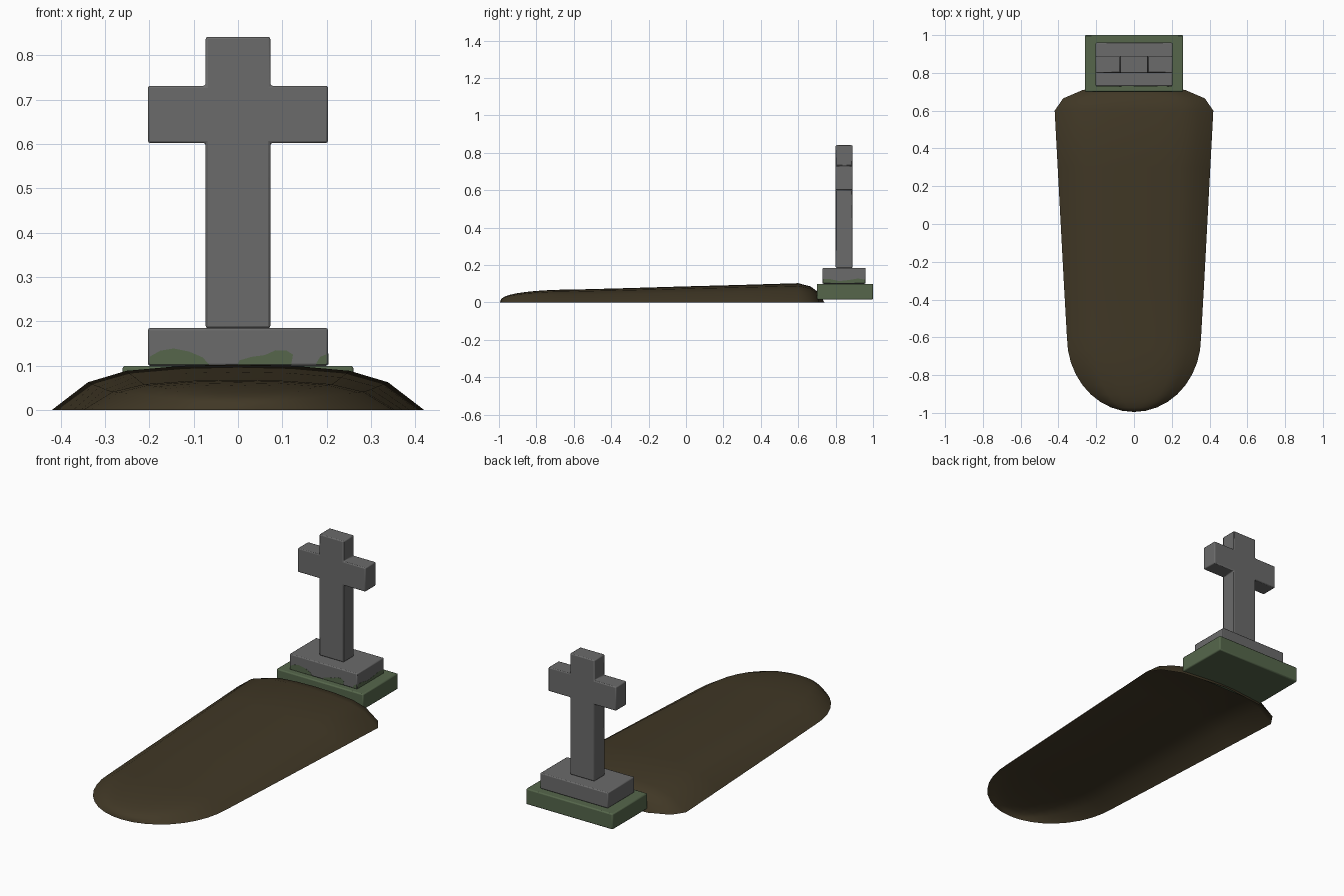
import bpy, bmesh, math
from mathutils import Vector

if "Cube" in bpy.data.objects:
    bpy.data.objects.remove(bpy.data.objects["Cube"])


def material(name, rgb):
    m = bpy.data.materials.new(name)
    m.diffuse_color = (*rgb, 1)
    m.use_nodes = True
    m.node_tree.nodes["Principled BSDF"].inputs["Base Color"].default_value = m.diffuse_color
    return m


STONE = material("grey stone", (0.145, 0.145, 0.145))
MOSS = material("moss green", (0.092, 0.134, 0.071))
EARTH = material("brown earth", (0.052, 0.039, 0.019))


def finish(name, bm, mat, bevel=0, angle=30):
    bmesh.ops.recalc_face_normals(bm, faces=bm.faces)
    me = bpy.data.meshes.new(name)
    bm.to_mesh(me)
    bm.free()
    ob = bpy.data.objects.new(name, me)
    bpy.context.collection.objects.link(ob)
    me.materials.append(mat)
    if bevel:
        b = ob.modifiers.new("bevel", "BEVEL")
        b.width, b.segments = bevel, 2
    bpy.ops.object.select_all(action="DESELECT")
    bpy.context.view_layer.objects.active = ob
    ob.select_set(True)
    bpy.ops.object.shade_smooth_by_angle(angle=math.radians(angle))
    return ob


def prism(name, points, depth, mat, bevel=0):
    """Extrude a closed outline of 3D points along the depth vector."""
    bm = bmesh.new()
    face = bm.faces.new([bm.verts.new(p) for p in points])
    ext = bmesh.ops.extrude_face_region(bm, geom=[face])
    verts = [v for v in ext["geom"] if isinstance(v, bmesh.types.BMVert)]
    bmesh.ops.translate(bm, verts=verts, vec=Vector(depth))
    return finish(name, bm, mat, bevel)


def block(name, hx, y0, y1, z0, z1, mat, bevel):
    pts = [(-hx, y0, z0), (hx, y0, z0), (hx, y0, z1), (-hx, y0, z1)]
    return prism(name, pts, (0, y1 - y0, 0), mat, bevel)


# Earth mound: lofted stations (y, half width, height), open underneath
stations = []
for i in range(10):
    a = math.radians(90 * i / 9)
    stations.append((-0.6 - 0.395 * math.cos(a), 0.355 * math.sin(a),
                     0.069 * math.sin(a) ** 0.75))
stations += [(-0.3, 0.372, 0.077), (0.0, 0.388, 0.086), (0.3, 0.404, 0.094),
             (0.6, 0.42, 0.103), (0.665, 0.375, 0.086), (0.71, 0.27, 0.053),
             (0.74, 0.0, 0.0)]
half = [(1, 0), (0.805, 0.61), (0.6, 0.86), (0.3, 0.97)]
section = [(-u, v) for u, v in half] + [(0, 1)] + half[::-1]
bm = bmesh.new()
rows = [[bm.verts.new((u * w, y, v * h)) for u, v in section]
        for y, w, h in stations]
for r, s in zip(rows, rows[1:]):
    for i in range(len(section) - 1):
        bm.faces.new((r[i], r[i + 1], s[i + 1], s[i]))
bmesh.ops.remove_doubles(bm, verts=bm.verts, dist=0.0005)
mound = finish("earth_mound", bm, EARTH, angle=60)
# Open shell: make sure the normals face upward
if sum(p.normal.z for p in mound.data.polygons) < 0:
    mound.data.flip_normals()

# Stepped base
block("mossy_plinth", 0.26, 0.70, 1.0, 0.015, 0.10, MOSS, 0.006)
block("stone_step", 0.203, 0.73, 0.96, 0.10, 0.185, STONE, 0.005)

# Cross: one outline, mirrored
right = [(0.073, 0.185), (0.073, 0.602), (0.203, 0.602), (0.203, 0.731),
         (0.073, 0.731), (0.073, 0.841)]
outline = right + [(-x, z) for x, z in right[::-1]]
prism("stone_cross", [(x, 0.80, z) for x, z in outline], (0, 0.09, 0),
      STONE, 0.005)

# Moss creeping up the front and right faces of the step
front_moss = [
    [(-0.2, 0.103), (-0.065, 0.103), (-0.08, 0.119), (-0.11, 0.132),
     (-0.145, 0.139), (-0.175, 0.134), (-0.2, 0.12)],
    [(0.0, 0.103), (0.12, 0.103), (0.124, 0.125), (0.11, 0.134),
     (0.085, 0.135), (0.06, 0.124), (0.03, 0.12), (0.003, 0.112)],
    [(0.175, 0.103), (0.2, 0.103), (0.2, 0.126), (0.185, 0.12)]]
side_moss = [(0.733, 0.103), (0.957, 0.103), (0.957, 0.122), (0.92, 0.128),
             (0.87, 0.12), (0.82, 0.114), (0.77, 0.125), (0.733, 0.126)]
for n, patch in enumerate(front_moss):
    prism(f"front_moss_{n + 1}", [(x, 0.731, z) for x, z in patch],
          (0, -0.002, 0), MOSS)
prism("side_moss", [(0.202, y, z) for y, z in side_moss], (0.002, 0, 0), MOSS)
